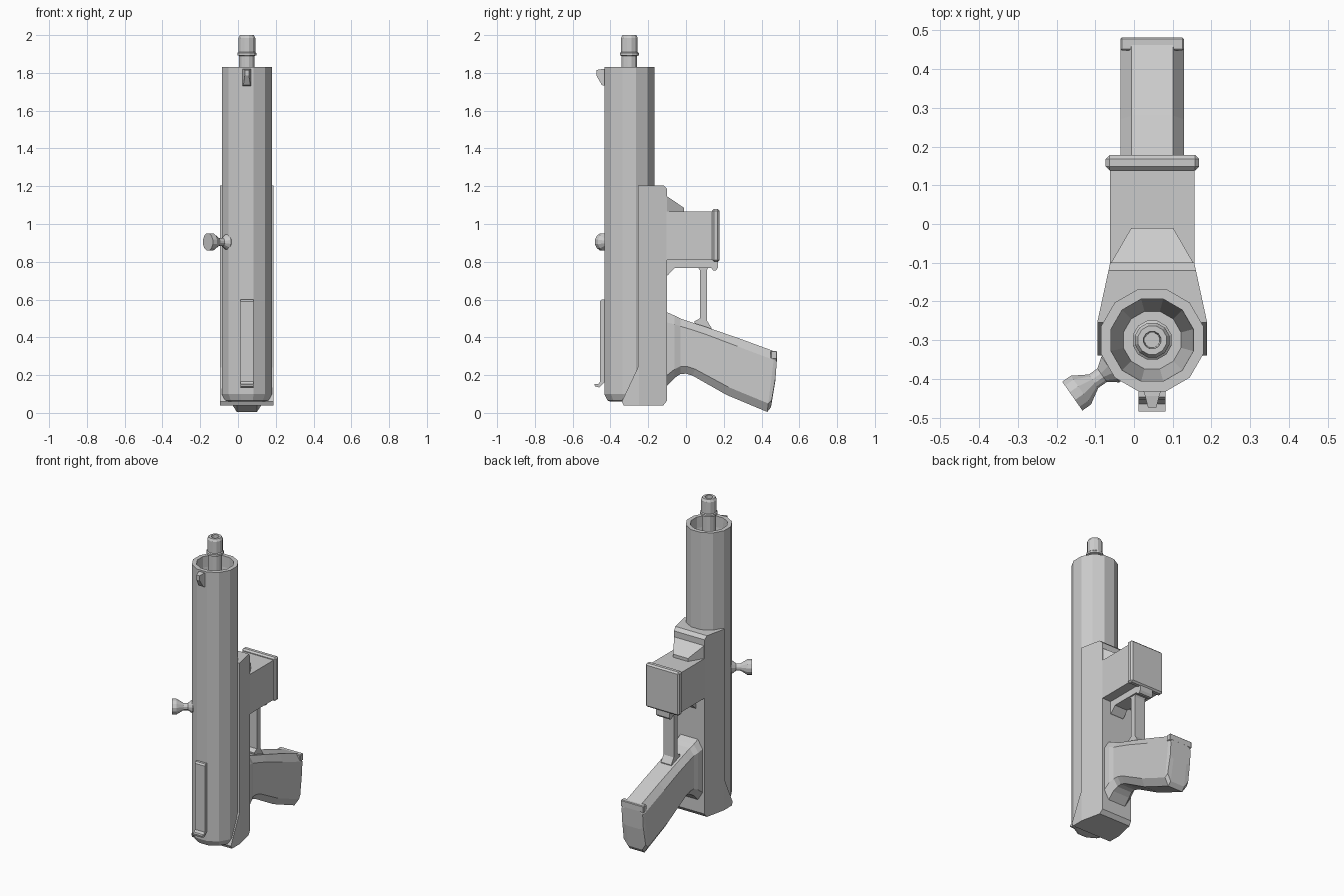
import bpy, bmesh, math
from mathutils import Matrix, Vector

CX, CY = 0.047, -0.30      # tube axis


def finish(name, bm):
    bmesh.ops.remove_doubles(bm, verts=bm.verts, dist=1e-5)
    bmesh.ops.recalc_face_normals(bm, faces=bm.faces)
    me = bpy.data.meshes.new(name)
    bm.to_mesh(me)
    bm.free()
    ob = bpy.data.objects.new(name, me)
    bpy.context.collection.objects.link(ob)
    return ob


def loft(name, loops, closed_end=True, matrix=None):
    """Skin a list of equal-length point loops."""
    bm = bmesh.new()
    rings = [[bm.verts.new(p) for p in lp] for lp in loops]
    n = len(rings[0])
    for a, b in zip(rings, rings[1:]):
        for i in range(n):
            j = (i + 1) % n
            bm.faces.new((a[i], a[j], b[j], b[i]))
    if closed_end:
        bm.faces.new(rings[0])
        bm.faces.new(rings[-1])
    if matrix:
        bm.transform(matrix)
    return finish(name, bm)


def lathe(name, prof, n, matrix):
    """Revolve (radius, height) points, with flats facing the axes."""
    ring = [2 * math.pi * (i + 0.5) / n for i in range(n)]
    loops = [[(r * math.cos(a), r * math.sin(a), z) for a in ring] for r, z in prof]
    return loft(name, loops, True, matrix)


def prism(name, pts, x0, x1, bevel=0):
    """Extrude a (y, z) outline across x."""
    ob = loft(name, [[(x, y, z) for y, z in pts] for x in (x0, x1)])
    if bevel:
        m = ob.modifiers.new("bevel", 'BEVEL')
        m.width = bevel
        m.segments = 1
    return ob


def box(name, x0, x1, y0, y1, z0, z1, bevel=0):
    return prism(name, [(y0, z0), (y1, z0), (y1, z1), (y0, z1)], x0, x1, bevel)


axis = Matrix.Translation((CX, CY, 0))

# Hollow outer tube and barrel
lathe("outer_tube", [(0.105, 0.06), (0.12, 0.065), (0.137, 0.10), (0.137, 1.83),
                     (0.110, 1.83), (0.108, 1.76), (0.077, 1.55)], 12, axis)
lathe("barrel", [(0.042, 1.54), (0.042, 1.89), (0.052, 1.893), (0.052, 1.905),
                 (0.046, 1.91), (0.046, 1.985), (0.038, 2.0), (0.023, 2.0),
                 (0.020, 1.90)], 12, axis)

# Receiver: side outline, narrowed toward the back
rec = prism("receiver", [(-0.255, 1.205), (-0.12, 1.205), (-0.10, 1.185), (-0.10, 0.065),
                         (-0.12, 0.04), (-0.33, 0.04), (-0.34, 0.06), (-0.255, 0.24)],
            CX - 0.141, CX + 0.141)
bm = bmesh.new()
bm.from_mesh(rec.data)
bmesh.ops.bisect_plane(bm, geom=bm.verts[:] + bm.edges[:] + bm.faces[:],
                       plane_co=(0, -0.25, 0), plane_no=(0, 1, 0))
for v in bm.verts:
    t = max(0, (v.co.y + 0.25) / 0.15)
    v.co.x = CX + (v.co.x - CX) * (1 - 0.23 * t)
bm.to_mesh(rec.data)
bm.free()

# Forward housing with end flange
box("housing", -0.062, 0.156, -0.11, 0.15, 0.81, 1.065)
box("housing_flange", -0.073, 0.168, 0.138, 0.178, 0.80, 1.08, 0.01)
loft("housing_ramp", [
    [(-0.062, -0.105, 1.06), (0.156, -0.105, 1.06), (0.156, -0.105, 1.15), (-0.062, -0.105, 1.15)],
    [(-0.007, -0.01, 1.06), (0.101, -0.01, 1.06), (0.101, -0.01, 1.085), (-0.007, -0.01, 1.085)]])
prism("housing_underside", [(-0.105, 0.815), (-0.105, 0.725), (-0.095, 0.73), (-0.06, 0.768),
                            (0.135, 0.768), (0.142, 0.755), (0.16, 0.755), (0.17, 0.77),
                            (0.17, 0.815)], 0.0, 0.094)

# Guard strut between housing and grip
prism("guard_strut", [(0.06, 0.775), (0.073, 0.755), (0.073, 0.50), (0.045, 0.485), (0.05, 0.45),
                      (0.13, 0.40), (0.135, 0.45), (0.11, 0.49), (0.11, 0.755), (0.12, 0.775)],
      0.01, 0.084)

# Grip: chamfered sections from (top y, top z, bottom y, bottom z, half width)
stations = [(-0.105, 0.535, -0.105, 0.14, 0.095), (-0.06, 0.515, -0.06, 0.185, 0.092),
            (-0.03, 0.50, -0.03, 0.205, 0.082), (0.03, 0.48, 0.0, 0.208, 0.082),
            (0.12, 0.45, 0.035, 0.197, 0.082), (0.28, 0.395, 0.215, 0.095, 0.082),
            (0.47, 0.325, 0.43, 0.005, 0.082), (0.48, 0.315, 0.45, 0.03, 0.078),
            (0.482, 0.29, 0.473, 0.17, 0.075)]
loops = []
for ty, tz, by, bz, w in stations:
    top, bot = Vector((0, ty, tz)), Vector((0, by, bz))
    right = [(w * 0.65, 0.0), (w, 0.14), (w, 0.86), (w * 0.65, 1.0)]
    sec = right + [(-x, t) for x, t in reversed(right)]
    loops.append([top.lerp(bot, t) + Vector((CX + x, 0, 0)) for x, t in sec])
loft("grip", loops)
box("grip_end_lip", CX - 0.082, CX + 0.082, 0.448, 0.482, 0.285, 0.328, 0.004)

# Bolt handle: flared knob pointing out of the left front
d = Vector((-0.82, -0.575, 0))
rot = d.to_track_quat('Z', 'Y').to_matrix().to_4x4()
lathe("bolt_handle", [(0.03, 0.09), (0.042, 0.115), (0.042, 0.132), (0.022, 0.158),
                      (0.022, 0.185), (0.047, 0.225), (0.047, 0.252)],
      12, Matrix.Translation((CX, CY, 0.905)) @ rot)

# Flat clip with turned-out foot
prism("front_clip", [(-0.425, 0.60), (-0.447, 0.60), (-0.455, 0.59), (-0.455, 0.165),
                     (-0.465, 0.152), (-0.485, 0.152), (-0.482, 0.14), (-0.46, 0.135),
                     (-0.443, 0.15), (-0.425, 0.17)], 0.012, 0.082)

# Front sight: wedge narrowing outward
loft("front_sight", [
    [(CX + s * w, y, z) for s, z in ((-1, z0), (1, z0), (1, z1), (-1, z1))]
    for y, w, z0, z1 in ((-0.425, 0.025, 1.73, 1.82), (-0.445, 0.018, 1.735, 1.82),
                         (-0.474, 0.011, 1.785, 1.815))])
